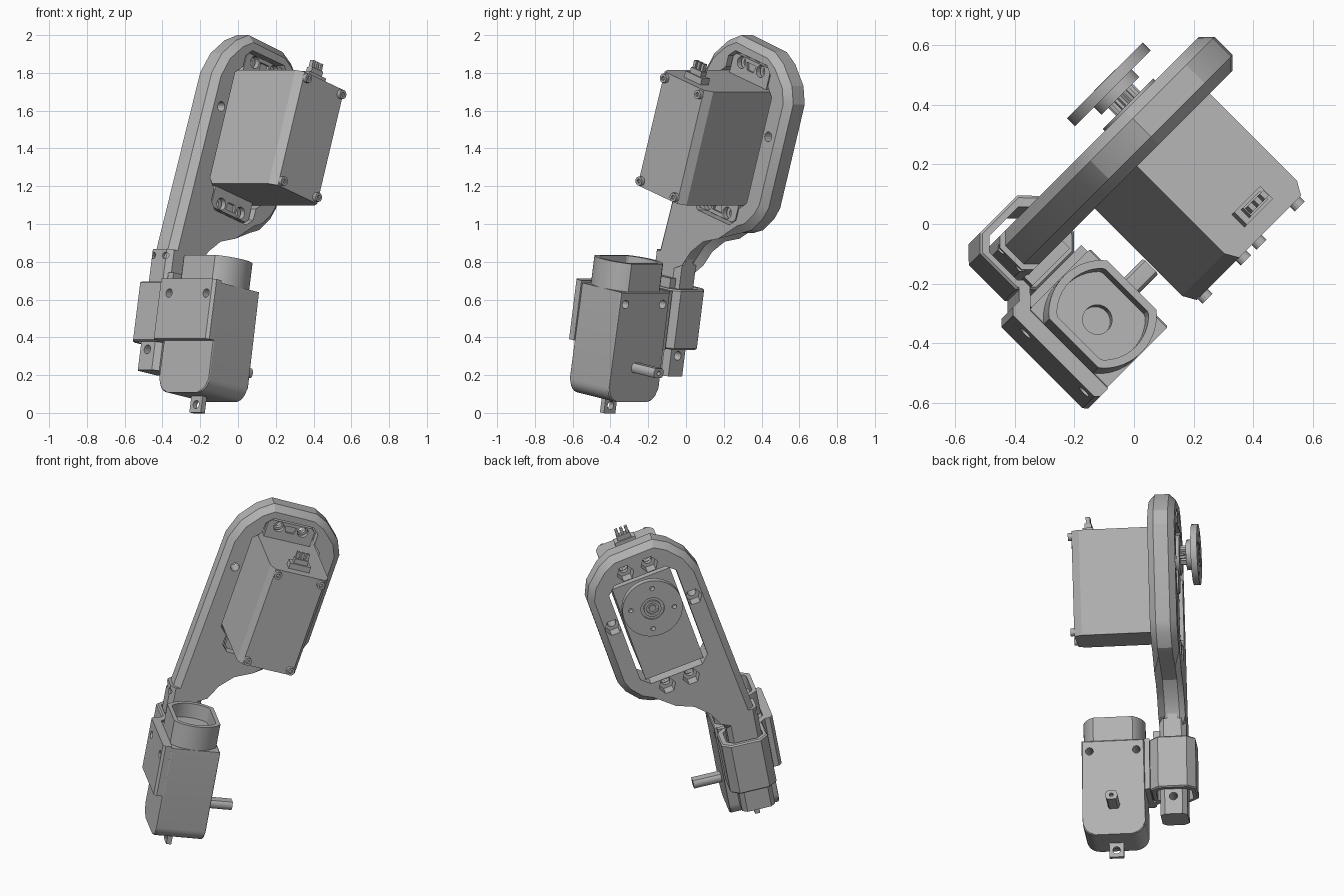
import bpy, bmesh, math
from mathutils import Matrix

if "Cube" in bpy.data.objects:
    bpy.data.objects.remove(bpy.data.objects["Cube"])

grey = bpy.data.materials.new("plain grey")
grey.use_nodes = True
grey.diffuse_color = (0.45, 0.45, 0.45, 1)
grey.node_tree.nodes["Principled BSDF"].inputs["Base Color"].default_value = grey.diffuse_color

# Two leaning frames: local x = width, y = toward the horn, z = along the limb
TURN = Matrix.Rotation(math.radians(45), 4, 'Z')
UPPER = TURN @ Matrix.Rotation(math.radians(18.5), 4, 'Y')
LOWER = TURN @ Matrix.Rotation(math.radians(10), 4, 'Y')
AXES = {'x': lambda p, q, d: (d, p, q),
        'y': lambda p, q, d: (p, d, q),
        'z': lambda p, q, d: (p, q, d)}
parts = []


def prism(name, pts, lo, hi, axis, frame, chamfer=0):
    """Extrude a profile along a local axis, with optional chamfered rims."""
    bm = bmesh.new()
    place = AXES[axis]
    bottom = [bm.verts.new(place(p, q, lo)) for p, q in pts]
    top = [bm.verts.new(place(p, q, hi)) for p, q in pts]
    caps = [bm.faces.new(bottom[::-1]), bm.faces.new(top)]
    for i in range(len(pts)):
        j = (i + 1) % len(pts)
        bm.faces.new((bottom[i], bottom[j], top[j], top[i]))
    if chamfer:
        rims = [e for f in caps for e in f.edges]
        bmesh.ops.bevel(bm, geom=rims, offset=chamfer, segments=1, affect='EDGES')
    bmesh.ops.recalc_face_normals(bm, faces=bm.faces)
    mesh = bpy.data.meshes.new(name)
    bm.to_mesh(mesh)
    bm.free()
    mesh.materials.append(grey)
    obj = bpy.data.objects.new(name, mesh)
    bpy.context.collection.objects.link(obj)
    obj.matrix_world = frame
    parts.append(obj)
    return obj


def rect(cx, cy, hx, hy, c=0):
    """Rectangle profile with optional cut corners."""
    if not c:
        return [(cx - hx, cy - hy), (cx + hx, cy - hy), (cx + hx, cy + hy), (cx - hx, cy + hy)]
    return [(cx + sx * (hx - ax), cy + sy * (hy - ay)) for sx, sy, ax, ay in (
        (-1, -1, c, 0), (1, -1, c, 0), (1, -1, 0, c), (1, 1, 0, c),
        (1, 1, c, 0), (-1, 1, c, 0), (-1, 1, 0, c), (-1, -1, 0, c))]


def circle(cx, cy, r, n=24, flat=9):
    """Circle profile, optionally clamped to two flats."""
    return [(cx + max(-flat, min(flat, r * math.cos(math.tau * i / n))),
             cy + r * math.sin(math.tau * i / n)) for i in range(n)]


def cut(obj, cutters):
    """Subtract the cutters and discard them."""
    for c in cutters:
        m = obj.modifiers.new("cut", 'BOOLEAN')
        m.object, m.operation, m.solver = c, 'DIFFERENCE', 'EXACT'
        c.hide_render = True
    bpy.context.view_layer.update()
    dg = bpy.context.evaluated_depsgraph_get()
    mesh = bpy.data.meshes.new_from_object(obj.evaluated_get(dg))
    obj.modifiers.clear()
    obj.data = mesh
    for c in cutters:
        parts.remove(c)
        bpy.data.objects.remove(c)


def hole(pts, lo, hi, axis, frame):
    return prism("cutter", pts, lo, hi, axis, frame)


# Arm plate with window, flange pocket and hexagonal nut recesses
CX, CZ = -0.257, 1.45
outline = [(-.615, .60), (-.60, 1.70), (-.56, 1.82), (-.48, 1.92), (-.40, 1.975),
           (-.13, 1.97), (-.05, 1.93), (.045, 1.84), (.085, 1.75), (.085, 1.17),
           (.06, 1.10), (0, 1.02), (-.06, .985), (-.20, .945), (-.31, .89),
           (-.39, .80), (-.435, .70), (-.45, .60)]
plate = prism("arm_plate", outline, .13, .29, 'y', UPPER, .037)
tab_holes = [(CX + sx * .075, CZ + sz * .395) for sx in (-1, 1) for sz in (-1, 1)]
side_holes = [(CX + s * .253, CZ + .09) for s in (-1, 1)]
cutters = [hole(rect(CX, CZ, .212, .345, .05), 0, .4, 'y', UPPER),
           hole(rect(CX, CZ, .165, .445, .04), 0, .19, 'y', UPPER)]
for x, z in tab_holes + side_holes:
    cutters.append(hole(circle(x, z, .026, 16), 0, .4, 'y', UPPER))
    cutters.append(hole(circle(x, z, .052, 6), .22, .4, 'y', UPPER))
cut(plate, cutters)

# Servo body, mounting flange and lid screws
prism("servo_body", [(CX - .182, .27), (CX - .182, -.285), (CX - .155, -.33),
                     (CX + .155, -.33), (CX + .182, -.285), (CX + .182, .27)],
      CZ - .317, CZ + .317, 'z', UPPER)
flange = prism("servo_flange", rect(CX, CZ, .145, .43, .02), .145, .175, 'y', UPPER)
cutters = [hole(circle(x, z, .032, 16), .1, .2, 'y', UPPER) for x, z in tab_holes]
for s in (-1, 1):
    cutters.append(hole([(CX - .025, CZ + s * .37), (CX + .025, CZ + s * .37),
                         (CX + .035, CZ + s * .41), (CX - .035, CZ + s * .41)],
                        .1, .16, 'y', UPPER))
cut(flange, cutters)
for sx in (-1, 1):
    for sz in (-1, 1):
        screw = prism("lid_screw", circle(CX + sx * .135, CZ + sz * .287, .024, 16),
                      -.352, -.3, 'y', UPPER)
        cut(screw, [hole(circle(CX + sx * .135, CZ + sz * .287, .012, 6),
                         -.4, -.34, 'y', UPPER)])

# Servo cable connector with three pins
top = CZ + .317
prism("connector_base", rect(CX, -.24, .065, .03), top - .01, top + .035, 'z', UPPER)
prism("connector_block", rect(CX, -.24, .042, .02), top, top + .065, 'z', UPPER)
for i in (-1, 0, 1):
    prism("connector_pin", rect(CX + i * .03, -.24, .009, .012), top, top + .105, 'z', UPPER)

# Output gear housing, spline and round horn
HZ = 1.625
prism("gear_housing", circle(CX, HZ, .12, 40), .25, .30, 'y', UPPER)
prism("idler_housing", circle(CX, HZ - .15, .08, 32), .25, .288, 'y', UPPER)
prism("spline", [(CX + r * math.cos(math.pi * i / 20), HZ + r * math.sin(math.pi * i / 20))
                 for i in range(40) for r in [.058 if i % 2 else .05]], .29, .35, 'y', UPPER)
prism("horn_hub", circle(CX, HZ, .09, 40), .337, .375, 'y', UPPER)
horn = prism("horn_disc", circle(CX, HZ, .18, 56), .372, .41, 'y', UPPER)
cutters = [hole(circle(CX, HZ, .07, 32), .40, .5, 'y', UPPER)]
for k in range(4):
    t = k * math.pi / 2 + .3
    cutters.append(hole(circle(CX + .13 * math.cos(t), HZ + .13 * math.sin(t), .014, 12),
                        .3, .5, 'y', UPPER))
cut(horn, cutters)
ring = prism("horn_ring", circle(CX, HZ, .052, 32), .39, .412, 'y', UPPER)
cut(ring, [hole(circle(CX, HZ, .036, 24), .4, .5, 'y', UPPER)])
prism("horn_screw", circle(CX, HZ, .022, 20), .39, .409, 'y', UPPER)

# Post that carries the arm plate down through the sleeve
PX, PY = -.42, .21
post = prism("post", rect(PX, PY, .1, .08, .028), .14, .79, 'z', LOWER)
cutters = [hole(circle(PY + s * .045, .755, .018, 16), -1, 1, 'x', LOWER) for s in (-1, 1)]
cutters.append(hole(circle(PY, .25, .024, 16), -1, 1, 'x', LOWER))
cut(post, cutters)
prism("post_collar", rect(PX, .115, .09, .02), .5, .665, 'z', LOWER)

# Sleeve around the post, with the motor clamp beside it
sleeve = prism("sleeve", rect(-.41, PY, .14, .135, .05), .29, .612, 'z', LOWER, .008)
cut(sleeve, [hole(rect(-.415, PY, .11, .105, .04), 0, 1, 'z', LOWER)])
MX, MY = -.42, -.14
screw_spots = [MY - .139, MY + .139]
clamp = prism("motor_clamp", [(-.57, .09), (-.53, .13), (-.50, .11), (-.545, .06), (-.567, .04),
                              (-.567, -.33), (-.605, -.33), (-.62, -.315), (-.62, .07), (-.60, .09)],
              .29, .612, 'z', LOWER)
cut(clamp, [hole(circle(y, .535, .023, 16), -1, 0, 'x', LOWER) for y in screw_spots])
prism("clamp_web", rect(-.42, .06, .135, .015), .29, .605, 'z', LOWER)

# Gear motor case with rounded lower corners
R, HW = .075, .185
arc = [(HW - R + R * math.sin(i * math.pi / 12), .01 + R - R * math.cos(i * math.pi / 12))
       for i in range(7)]
case = [(MY + y, z) for y, z in arc] + [(MY + HW, .60), (MY - HW, .60)] \
    + [(MY - y, z) for y, z in reversed(arc)]
motor = prism("motor_case", case, -.568, -.27, 'x', LOWER, .006)
cut(motor, [hole(circle(y, .535, .023, 16), -1, 1, 'x', LOWER) for y in screw_spots])

# Open motor cup with two flats and a round bore
cup = prism("motor_cup", circle(MX - .005, MY, .183, 64, .14), .59, .75, 'z', LOWER)
cut(cup, [hole(circle(MX - .005, MY, .155, 64, .115), .66, 1, 'z', LOWER),
          hole(circle(MX - .015, MY, .05, 24), .605, 1, 'z', LOWER)])

# Flattened output shaft and the lower tab
shaft = prism("motor_shaft", [(q, p) for p, q in circle(.195, MY, .036, 24, .026)],
              -.3, -.10, 'x', LOWER)
cut(shaft, [hole(circle(MY, .195, .012, 12), -.14, 0, 'x', LOWER)])
tab = prism("lower_tab", rect(MY, -.025, .043, .052), -.455, -.425, 'x', LOWER)
cut(tab, [hole(circle(MY, -.035, .022, 16), -1, 0, 'x', LOWER)])

# Smooth the round walls and keep the edges crisp
bpy.ops.object.select_all(action='DESELECT')
for p in parts:
    p.select_set(True)
bpy.context.view_layer.objects.active = plate
bpy.ops.object.shade_smooth_by_angle(angle=math.radians(20))
